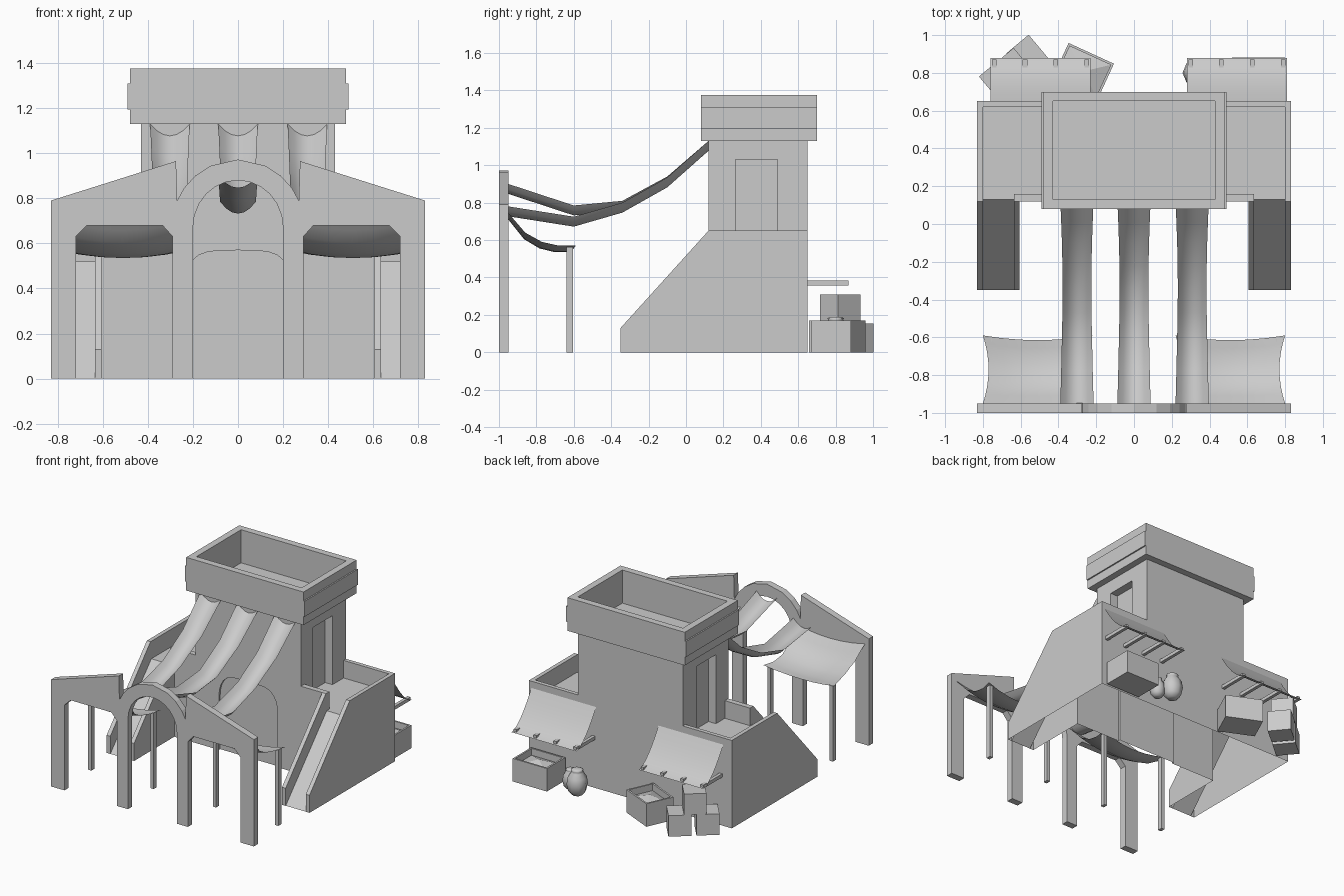
import bpy, bmesh, math
from mathutils import Matrix, Vector

if "Cube" in bpy.data.objects:
    bpy.data.objects.remove(bpy.data.objects["Cube"])


def finish(bm, name, smooth=False):
    bmesh.ops.recalc_face_normals(bm, faces=bm.faces)
    me = bpy.data.meshes.new(name)
    bm.to_mesh(me)
    bm.free()
    ob = bpy.data.objects.new(name, me)
    bpy.context.collection.objects.link(ob)
    if smooth:
        for p in me.polygons:
            p.use_smooth = True
    return ob


def box(name, x0, x1, y0, y1, z0, z1):
    bm = bmesh.new()
    bmesh.ops.create_cube(bm, size=1)
    for v in bm.verts:
        v.co = ((x0 + x1) / 2 + v.co.x * (x1 - x0),
                (y0 + y1) / 2 + v.co.y * (y1 - y0),
                (z0 + z1) / 2 + v.co.z * (z1 - z0))
    return finish(bm, name)


def prism(name, pts, axis, a, b):
    """Extrude a 2D outline along x (points are y,z) or y (points are x,z)."""
    bm = bmesh.new()
    make = (lambda p: (a, p[0], p[1])) if axis == 'x' else (lambda p: (p[0], a, p[1]))
    f = bm.faces.new([bm.verts.new(make(p)) for p in pts])
    r = bmesh.ops.extrude_face_region(bm, geom=[f])
    d = Vector((b - a, 0, 0)) if axis == 'x' else Vector((0, b - a, 0))
    bmesh.ops.translate(bm, vec=d, verts=[v for v in r['geom'] if isinstance(v, bmesh.types.BMVert)])
    return finish(bm, name)


def combine(ob, others, op):
    """Boolean each helper into ob, then delete the helper."""
    for o in others:
        m = ob.modifiers.new('b', 'BOOLEAN')
        m.operation, m.object, m.solver = op, o, 'EXACT'
        bpy.context.view_layer.update()
        me = bpy.data.meshes.new_from_object(ob.evaluated_get(bpy.context.evaluated_depsgraph_get()))
        ob.modifiers.clear()
        ob.data = me
        bpy.data.objects.remove(o)


def cloth(name, nu, nv, fn):
    """Single sheet from fn(u, v), u and v in 0..1."""
    bm = bmesh.new()
    g = [[bm.verts.new(fn(i / nu, j / nv)) for j in range(nv + 1)] for i in range(nu + 1)]
    for i in range(nu):
        for j in range(nv):
            bm.faces.new((g[i][j], g[i + 1][j], g[i + 1][j + 1], g[i][j + 1]))
    return finish(bm, name, True)


def lerp(table, t):
    k = t * (len(table) - 1)
    i = min(int(k), len(table) - 2)
    return table[i] + (table[i + 1] - table[i]) * (k - i)


# main building: tower joined with two stair wings
body = box('building', -.43, .43, .12, .65, 0, 1.13)
side = [(-.35, 0), (-.35, .13), (.12, .65), (.65, .65), (.65, 0)]
stair = [(-.36, -.012), (.13, .52), (.62, .52), (.62, .9), (-.36, .9)]
for s in (-1, 1):
    X = lambda a, b: sorted((s * a, s * b))
    combine(body, [box('w', *X(.40, .70), .12, .65, 0, .65),
                   prism('r', side, 'x', *X(.605, .83))], 'UNION')
    combine(body, [prism('c1', stair, 'x', *X(.635, .80)),
                   box('c2', *X(.43, .79), .16, .62, .52, .9),
                   box('c3', *X(.37, .5), .265, .49, .52, 1.03)], 'DIFFERENCE')

# shallow arched front door recess
door = [(-.24, -.1), (.24, -.1)]
for i in range(13):
    c, s = math.cos(math.pi * i / 12), max(0, math.sin(math.pi * i / 12))
    door.append((math.copysign(.24 * abs(c) ** .45, c), .40 + .17 * s))
combine(body, [prism('door_cut', door, 'y', .05, .135)], 'DIFFERENCE')

# the building is open underneath
bm = bmesh.new()
bm.from_mesh(body.data)
bmesh.ops.delete(bm, context='FACES_ONLY',
                 geom=[f for f in bm.faces if max(v.co.z for v in f.verts) < .001])
bm.to_mesh(body.data)
bm.free()

# parapet around the tower roof
cap = box('roof_parapet', -.48, .48, .08, .70, 1.13, 1.375)
combine(cap, [box('band', -.49, .49, .08, .70, 1.195, 1.31)], 'UNION')
combine(cap, [box('hole', -.43, .43, .13, .65, 1.0, 1.5)], 'DIFFERENCE')

# front screen wall: half outline, mirrored
half = [(0, .88)]
for i in range(1, 7):
    a = math.pi / 2 * (1 - i / 6)
    half.append((.2 * math.cos(a), .67 + .21 * math.sin(a)))
half += [(.2, 0), (.29, 0), (.29, .63), (.335, .68), (.67, .68), (.72, .63),
         (.72, 0), (.83, 0), (.83, .79), (.275, .965), (.27, .79), (.24, .845),
         (.19, .90), (.12, .945), (0, .972)]
left = [(-x, z) for x, z in reversed(half[1:-1])]
prism('front_screen', half + left, 'y', -1.0, -.95)

# three long hanging cloth strips
ys = [-.95, -.6, -.34, -.1, .12]
for name, cx, zs in (('left', -.302, (.78, .725, .80, .935, 1.13)),
                     ('middle', 0, (.90, .785, .81, .94, 1.13)),
                     ('right', .308, (.78, .725, .80, .935, 1.13))):
    def strip(u, v):
        w = .088 - .012 * math.sin(math.pi * v)
        c = 2 * u - 1
        return (cx + w * c, lerp(ys, v), lerp(zs, v) - .053 * (1 - c * c))
    cloth(name + '_cloth_strip', 6, 8, strip)

# side canopies with two thin posts each
cz = [.745, .64, .59, .57, .57]
for s, name in ((-1, 'left'), (1, 'right')):
    def canopy(u, v):
        c, d = 2 * u - 1, 2 * v - 1
        x = .51 + c * (.29 - .03 * (1 - d * d))
        y = -.95 + v * (.36 - .025 * (1 - c * c))
        return (s * x, y, lerp(cz, v) - .035 * (1 - c * c))
    cloth(name + '_canopy', 6, 8, canopy)
    for px in (.255, .765):
        box(name + '_canopy_post', s * px - .013, s * px + .013, -.64, -.605, 0, .562)

# rear awnings on poles
for x0, name in ((-.76, 'left'), (.28, 'right')):
    cloth(name + '_awning', 1, 6,
          lambda u, v: (x0 + .53 * u, .65 + .23 * v, .60 - .24 * (1 - (1 - v) ** 1.6)))
    for i in range(4):
        px = x0 + .02 + i * .163
        box(name + '_awning_pole', px - .012, px + .012, .65, .87, .358, .383)


def crate(name, cx, cy, sx, sy, z0, z1, deg=0, filled=False):
    bm = bmesh.new()
    bmesh.ops.create_cube(bm, size=1)
    bmesh.ops.scale(bm, vec=(sx, sy, z1 - z0), verts=bm.verts)
    if filled:
        top = max(bm.faces, key=lambda f: f.calc_center_median().z)
        bmesh.ops.inset_region(bm, faces=[top], thickness=.018)
        r = bmesh.ops.extrude_face_region(bm, geom=[top])
        bmesh.ops.delete(bm, geom=[top], context='FACES_ONLY')
        bmesh.ops.translate(bm, vec=(0, 0, -.05), verts=[v for v in r['geom'] if isinstance(v, bmesh.types.BMVert)])
        goods = [f for f in r['geom'] if isinstance(f, bmesh.types.BMFace)]
        bmesh.ops.poke(bm, faces=goods, offset=.04)
    bmesh.ops.transform(bm, verts=bm.verts, matrix=Matrix.Translation((cx, cy, (z0 + z1) / 2))
                        @ Matrix.Rotation(math.radians(deg), 4, 'Z'))
    return finish(bm, name)


# goods behind the building
crate('open_crate_right', .66, .775, .28, .215, 0, .17, 0, True)
crate('open_crate_left', -.27, .808, .264, .21, 0, .17, -24.6, True)
crate('small_crate_a', -.566, .891, .155, .16, 0, .155, 40)
crate('small_crate_b', -.71, .769, .155, .16, 0, .155, 40)
crate('small_crate_top', -.645, .825, .15, .155, .155, .31, 40)


def pot(name, cx, cy, r, h):
    prof = [(.5, 0), (.85, .15), (1, .42), (.9, .68), (.6, .86), (.55, .92), (.6, .96), (.4, 1)]
    bm = bmesh.new()
    n = 8
    rings = [[bm.verts.new((cx + r * k * math.cos(2 * math.pi * i / n),
                            cy + r * k * math.sin(2 * math.pi * i / n), h * z))
              for i in range(n)] for k, z in prof]
    for a, b in zip(rings, rings[1:]):
        for i in range(n):
            bm.faces.new((a[i], a[(i + 1) % n], b[(i + 1) % n], b[i]))
    bm.faces.new(rings[0])
    bm.faces.new(rings[-1])
    finish(bm, name, True)


pot('large_pot', .33, .80, .073, .19)
pot('small_pot', .42, .75, .055, .15)
